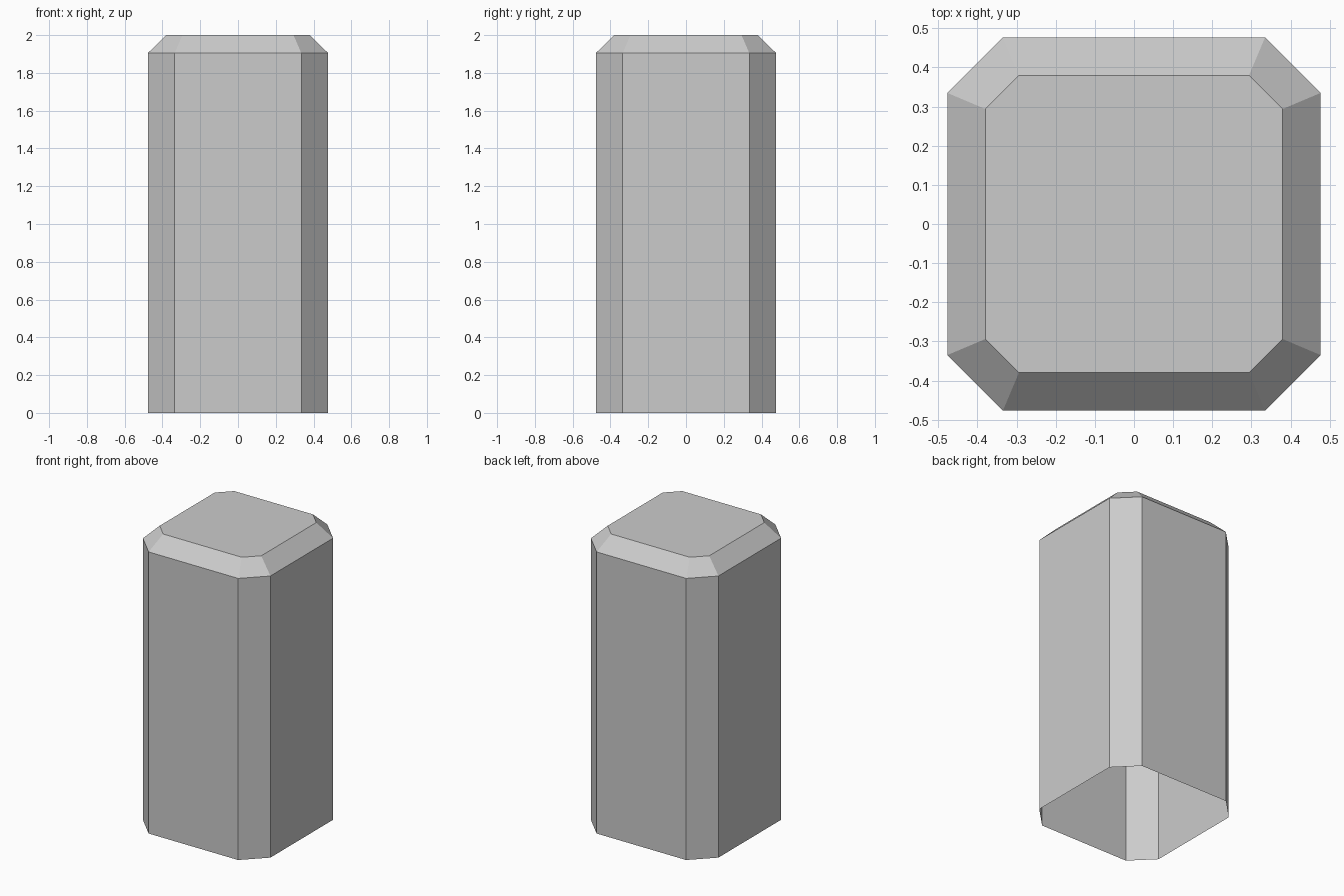
import bpy, bmesh

if "Cube" in bpy.data.objects:
    bpy.data.objects.remove(bpy.data.objects["Cube"])


def octagon(bm, half, flat, z):
    """Ring of a square with cut corners, anticlockwise."""
    pts = [(half, -flat), (half, flat), (flat, half), (-flat, half),
           (-half, flat), (-half, -flat), (-flat, -half), (flat, -half)]
    return [bm.verts.new((x, y, z)) for x, y in pts]


bm = bmesh.new()

# Straight shaft, then the sloping rim of the cap; the underside stays open
rings = [octagon(bm, 0.477, 0.335, 0.0),
         octagon(bm, 0.477, 0.335, 1.905),
         octagon(bm, 0.38, 0.294, 2.0)]
for low, high in zip(rings, rings[1:]):
    for i in range(8):
        j = (i + 1) % 8
        bm.faces.new((low[i], low[j], high[j], high[i]))

# Flat top
bm.faces.new(rings[-1])

mesh = bpy.data.meshes.new("chamfered_post")
bm.to_mesh(mesh)
bm.free()
post = bpy.data.objects.new("chamfered_post", mesh)
bpy.context.collection.objects.link(post)
